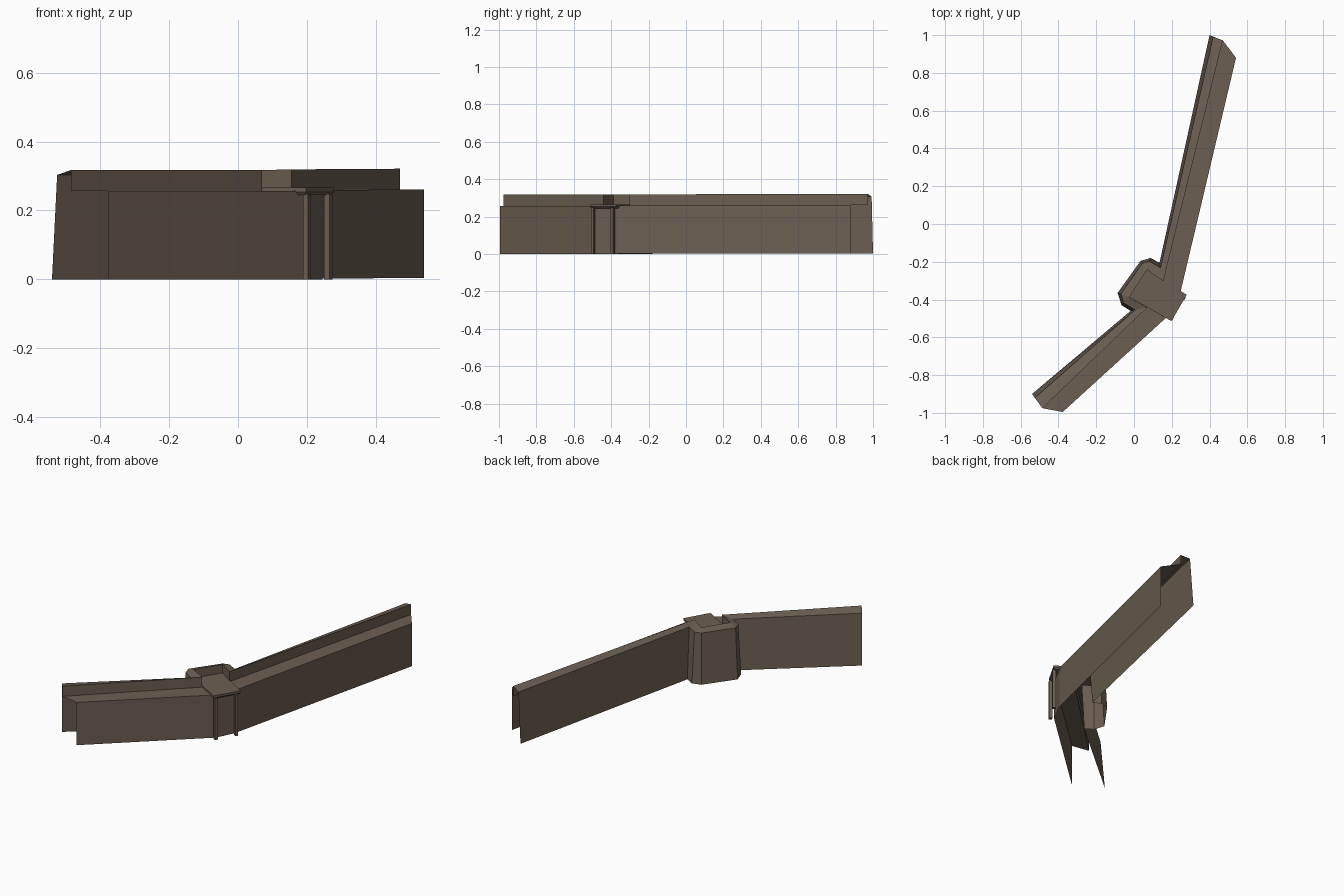
import bpy, bmesh, math
from mathutils import Vector

if "Cube" in bpy.data.objects:
    bpy.data.objects.remove(bpy.data.objects["Cube"])

stone = bpy.data.materials.new("brown_stone")
stone.diffuse_color = (0.150, 0.114, 0.083, 1)
stone.use_nodes = True
stone.node_tree.nodes["Principled BSDF"].inputs["Base Color"].default_value = stone.diffuse_color


def make(name, bm):
    me = bpy.data.meshes.new(name)
    bmesh.ops.remove_doubles(bm, verts=bm.verts, dist=0.0005)
    bm.to_mesh(me)
    bm.free()
    me.materials.append(stone)
    ob = bpy.data.objects.new(name, me)
    bpy.context.collection.objects.link(ob)
    return ob


# Plan of the wall: (outer foot, inner parapet line, walkway edge, ground height)
FL, FR = (0.188, -0.48), (0.245, -0.365)
PLAN = [
    ((-0.54, -0.90), (-0.485, -0.975), (-0.377, -0.995), 0.0),
    ((-0.018, -0.46), (0.07, -0.442), FL, 0.0),
    ((-0.066, -0.43), (-0.024, -0.387), FL, 0.0),
    ((-0.087, -0.365), (-0.024, -0.387), FL, 0.0),
    ((0.035, -0.195), (0.068, -0.243), FR, 0.0),
    ((0.087, -0.18), (0.068, -0.243), FR, 0.0),
    ((0.135, -0.205), (0.155, -0.303), FR, 0.002),
    ((0.40, 1.0), (0.47, 0.972), (0.54, 0.88), 0.004),
]


def section(outer, inner, edge, dz):
    # sloped outer face, sloped parapet cap, step to walkway, inner face
    o, i, e = Vector(outer), Vector(inner), Vector(edge)
    t = o.lerp(i, 0.27)
    return [(*o, dz), (*t, 0.303 + dz), (*i, 0.317 + dz),
            (*i, 0.257 + dz), (*e, 0.257 + dz), (*e, dz)]


def wall(name, a, b):
    bm = bmesh.new()
    rows = [[bm.verts.new(p) for p in section(*s)] for s in PLAN[a:b + 1]]
    for r, s in zip(rows, rows[1:]):
        for j in range(5):
            q = (r[j], r[j + 1], s[j + 1], s[j])
            pts = {tuple(round(c, 4) for c in v.co) for v in q}
            if len(pts) > 2:
                bm.faces.new(q)
    return make(name, bm)


wall("left_wall", 0, 1)
wall("tower", 1, 6)
wall("right_wall", 6, 7)


def loft(name, loops):
    # closed solid through counter-clockwise loops, bottom to top
    bm = bmesh.new()
    rings = [[bm.verts.new(p) for p in lp] for lp in loops]
    n = len(rings[0])
    bm.faces.new(rings[0][::-1])
    bm.faces.new(rings[-1])
    for r, s in zip(rings, rings[1:]):
        for k in range(n):
            m = (k + 1) % n
            bm.faces.new((r[k], r[m], s[m], s[k]))
    return make(name, bm)


# Platform slab with a bevelled lower edge on the overhang
top = [Vector(p) for p in [(-0.024, -0.387), (0.198, -0.514), (0.279, -0.375), (0.068, -0.243)]]
mid = sum(top, Vector((0, 0))) / 4
low = [p.lerp(mid, 0.08) for p in top]
loft("platform", [[(*p, 0.244) for p in low],
                  [(*p, 0.253) for p in top],
                  [(*p, 0.266) for p in top]])

# Two slim posts under the overhang
ax = Vector((0.5, 0.86)) * 0.008
ay = Vector((-0.86, 0.5)) * 0.009
for name, c in (("left_post", (0.2, -0.497)), ("right_post", (0.262, -0.392))):
    c = Vector(c)
    sq = [c - ax - ay, c - ay * -1 - ax, c + ax + ay, c + ax - ay][::-1]
    loft(name, [[(*p, 0.0) for p in sq], [(*p, 0.248) for p in sq]])
